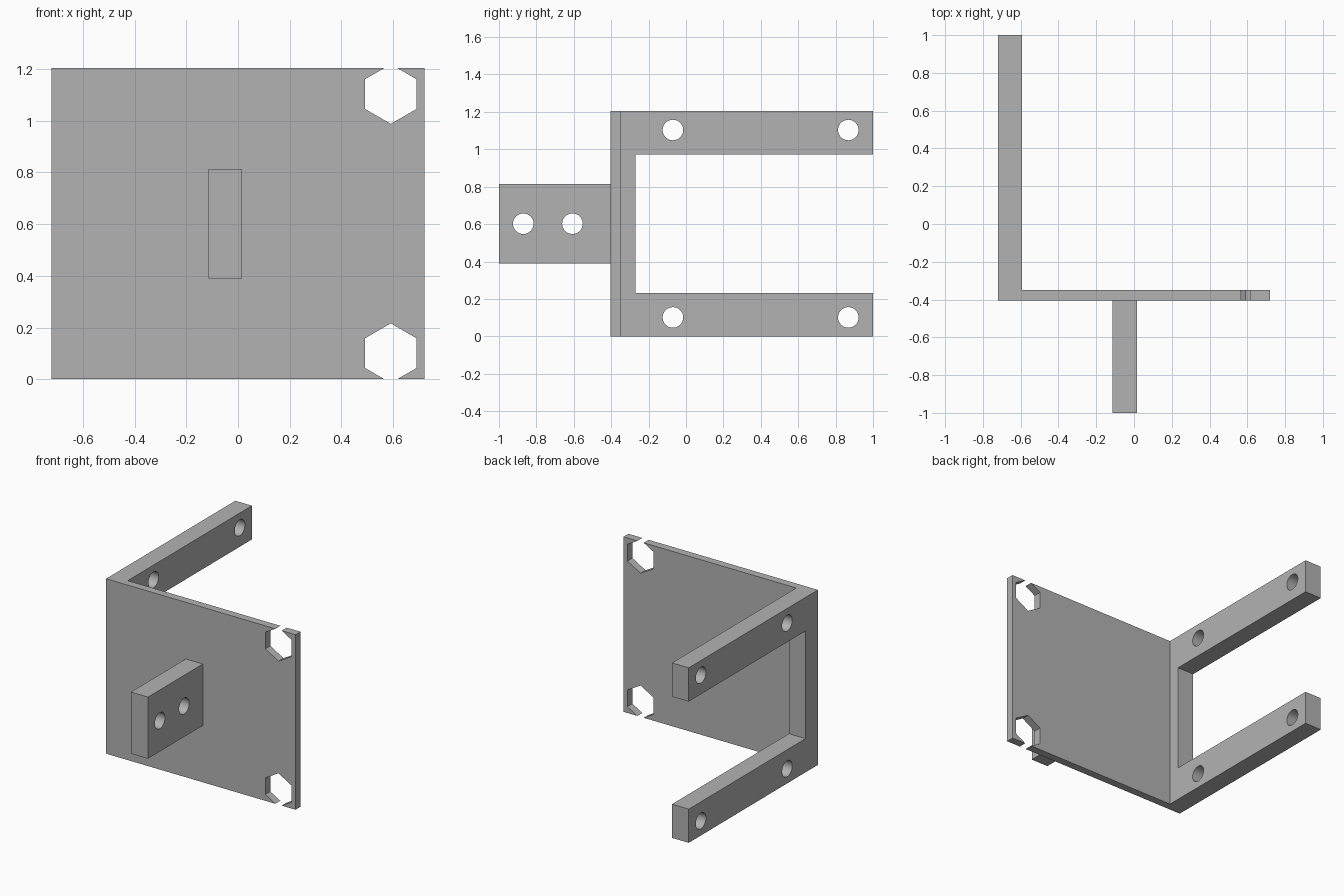
import bpy
import bmesh
import math
from mathutils import Vector, Matrix

cube = bpy.data.objects.get("Cube")
if cube:
    bpy.data.objects.remove(cube, do_unlink=True)

GREY = (0.45, 0.45, 0.45, 1)
HEIGHT = 1.204
LEFT, RIGHT = -0.721, 0.721
FRONT, BACK = -0.404, 1.0
ARM_INNER, PLATE_BACK = -0.594, -0.35

grey = bpy.data.materials.new("plain grey")
grey.use_nodes = True
grey.diffuse_color = GREY
grey.node_tree.nodes["Principled BSDF"].inputs["Base Color"].default_value = GREY


def prism(name, points, direction):
    """Extrude a closed outline into a solid."""
    bm = bmesh.new()
    face = bm.faces.new([bm.verts.new(p) for p in points])
    top = bmesh.ops.extrude_face_region(bm, geom=[face])
    verts = [v for v in top["geom"] if isinstance(v, bmesh.types.BMVert)]
    bmesh.ops.translate(bm, verts=verts, vec=direction)
    bmesh.ops.recalc_face_normals(bm, faces=bm.faces)
    mesh = bpy.data.meshes.new(name)
    bm.to_mesh(mesh)
    bm.free()
    mesh.materials.append(grey)
    obj = bpy.data.objects.new(name, mesh)
    bpy.context.collection.objects.link(obj)
    return obj


def box(name, low, high):
    (x, y, z), (u, v, w) = low, high
    return prism(name, [(x, y, z), (u, y, z), (u, v, z), (x, v, z)], (0, 0, w - z))


def bore(name, sides, radius, centre, axis, length):
    """Centred prism along an axis, with a corner pointing up."""
    axis = Vector(axis)
    up = Vector((0, 0, radius))
    start = Vector(centre) - axis * length / 2
    ring = [start + Matrix.Rotation(math.tau * i / sides, 3, axis) @ up
            for i in range(sides)]
    return prism(name, ring, axis * length)


def cut(target, cutters):
    bpy.context.view_layer.objects.active = target
    for cutter in cutters:
        mod = target.modifiers.new("cut", "BOOLEAN")
        mod.operation = "DIFFERENCE"
        mod.solver = "EXACT"
        mod.object = cutter
        bpy.ops.object.modifier_apply(modifier=mod.name)
        bpy.data.objects.remove(cutter, do_unlink=True)
    bpy.ops.object.select_all(action="DESELECT")
    target.select_set(True)
    bpy.ops.object.shade_smooth_by_angle(angle=math.radians(30))


# L-shaped bracket: front plate and side frame in one piece
outline = [(LEFT, FRONT, 0), (RIGHT, FRONT, 0), (RIGHT, PLATE_BACK, 0),
           (ARM_INNER, PLATE_BACK, 0), (ARM_INNER, BACK, 0), (LEFT, BACK, 0)]
bracket = prism("bracket", outline, (0, 0, HEIGHT))

# Open slot that leaves two arms, then arm holes and hexagonal corner notches
cutters = [box("slot_cutter", (-0.9, -0.27, 0.232), (-0.4, 1.2, HEIGHT - 0.232))]
for z in (0.101, HEIGHT - 0.101):
    for y in (-0.07, 0.868):
        cutters.append(bore("arm_hole_cutter", 32, 0.055,
                            (-0.66, y, z), (1, 0, 0), 0.4))
    cutters.append(bore("notch_cutter", 6, 0.115,
                        (0.591, -0.377, z), (0, 1, 0), 0.3))
cut(bracket, cutters)

# Front mounting tab with two holes
tab = box("mounting_tab", (-0.115, -1, 0.39), (0.015, FRONT, 0.814))
cut(tab, [bore("tab_hole_cutter", 32, 0.055, (-0.05, y, HEIGHT / 2), (1, 0, 0), 0.4)
          for y in (-0.87, -0.607)])
